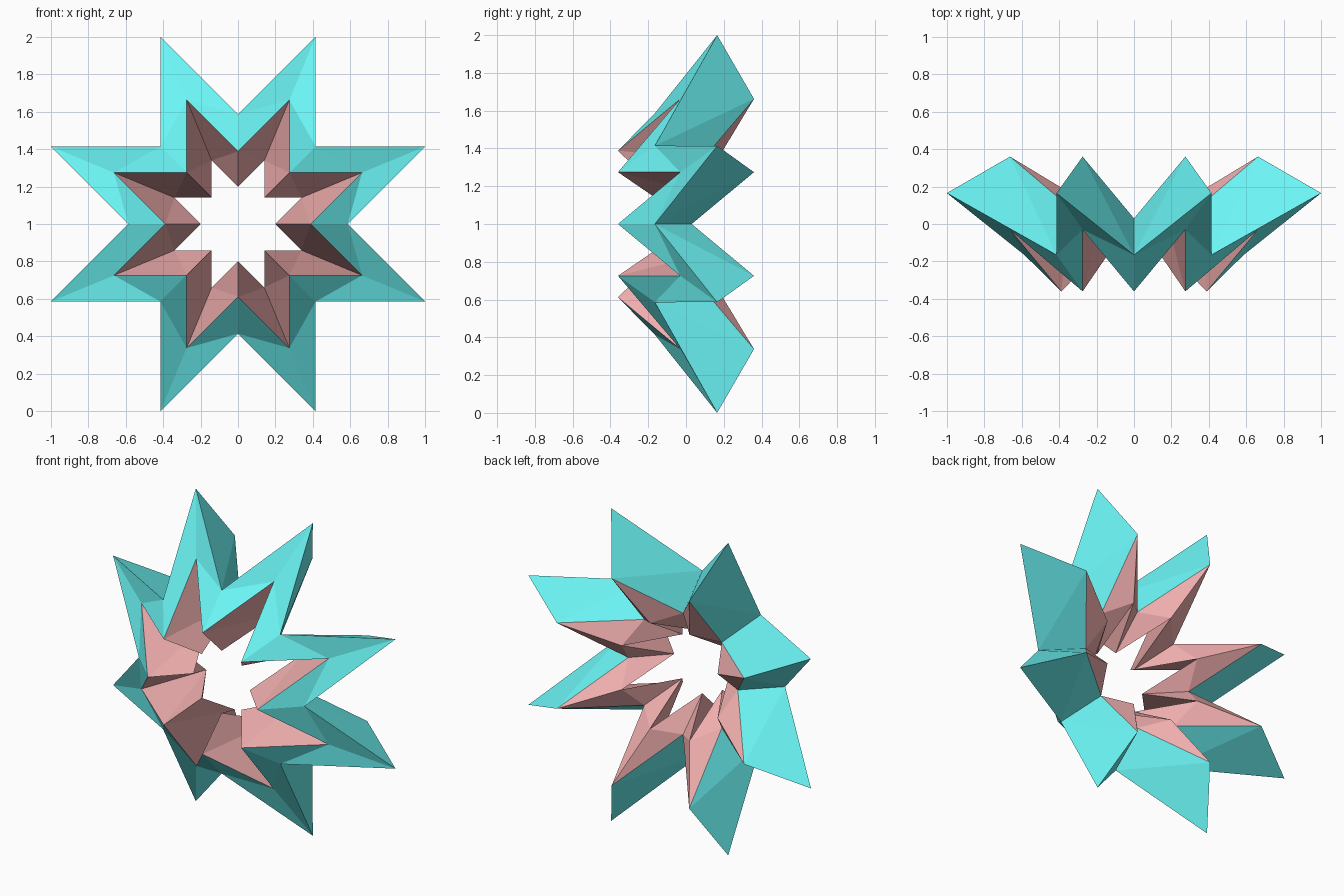
import bpy, bmesh
from math import sin, cos, pi

if "Cube" in bpy.data.objects:
    bpy.data.objects.remove(bpy.data.objects["Cube"])

N = 16  # alternating star tips and valleys around the ring
# (radius, y) of the four-cornered cross-section
TIP = {"outer": (1.082, 0.165), "front": (0.717, -0.03),
       "inner": (0.367, 0.165), "back": (0.717, 0.36)}
VALLEY = {"outer": (0.586, -0.165), "front": (0.388, -0.36),
          "inner": (0.199, -0.165), "back": (0.388, 0.03)}


def material(name, color):
    m = bpy.data.materials.new(name)
    m.diffuse_color = color
    m.use_nodes = True
    m.node_tree.nodes["Principled BSDF"].inputs["Base Color"].default_value = m.diffuse_color
    return m


def band(name, corners, mat, fold_from_middle):
    """Folded star band running through three cross-section corners."""
    bm = bmesh.new()
    rows = []
    for i in range(N):
        a = i * 2 * pi / N
        section = TIP if i % 2 else VALLEY
        rows.append([bm.verts.new((r * sin(a), y, 1 + r * cos(a)))
                     for r, y in (section[c] for c in corners)])
    for i in range(N):
        j = (i + 1) % N
        t, v = (rows[i], rows[j]) if i % 2 else (rows[j], rows[i])
        for a, b in ((0, 1), (1, 2)):
            mid, end = (1, a + b - 1)
            # crease each quad along its shorter diagonal
            p, q = (mid, end) if fold_from_middle else (end, mid)
            tris = [(t[p], v[q], t[q]), (t[p], v[p], v[q])]
            for tri in tris:
                bm.faces.new(tri)
    bmesh.ops.recalc_face_normals(bm, faces=bm.faces)
    # the outer band faces away from the ring axis, the inner band towards it
    bm.normal_update()
    want = 1 if corners[1] == "outer" else -1
    total = sum((f.normal.x * f.calc_center_median().x
                 + f.normal.z * (f.calc_center_median().z - 1)) * f.calc_area()
                for f in bm.faces)
    if total * want < 0:
        bmesh.ops.reverse_faces(bm, faces=bm.faces)
    me = bpy.data.meshes.new(name)
    bm.to_mesh(me)
    bm.free()
    me.materials.append(mat)
    ob = bpy.data.objects.new(name, me)
    bpy.context.collection.objects.link(ob)


# Outer cyan half and inner pink half of the folded star ring
band("outer_star_band", ("front", "outer", "back"),
     material("cyan", (0.15, 0.92, 0.92, 1)), False)
band("inner_star_band", ("front", "inner", "back"),
     material("pink", (0.87, 0.42, 0.42, 1)), True)
